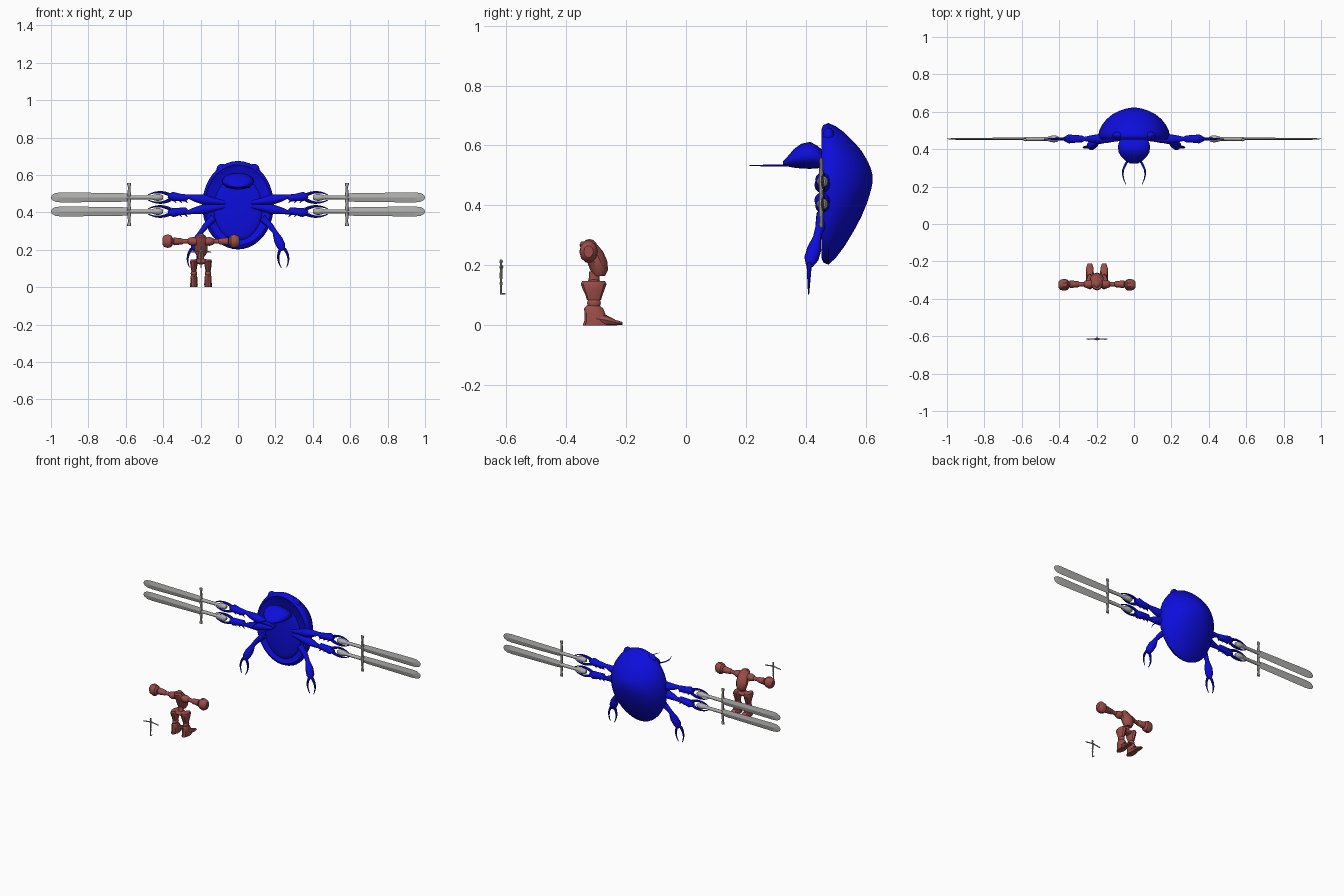
import bpy, bmesh, math
from mathutils import Vector

cube = bpy.data.objects.get("Cube")
if cube:
    bpy.data.objects.remove(cube, do_unlink=True)

X, Y, Z = Vector((1, 0, 0)), Vector((0, 1, 0)), Vector((0, 0, 1))


def material(name, rgb):
    m = bpy.data.materials.new(name)
    m.use_nodes = True
    m.diffuse_color = (*rgb, 1)
    m.node_tree.nodes["Principled BSDF"].inputs["Base Color"].default_value = (*rgb, 1)
    return m


BLUE = material("beetle blue", (0.004, 0.004, 0.72))
STEEL = material("steel grey", (0.42, 0.42, 0.41))
RUST = material("rust red", (0.33, 0.075, 0.065))


def finish(name, bm, mat, angle=35):
    bmesh.ops.recalc_face_normals(bm, faces=bm.faces)
    mesh = bpy.data.meshes.new(name)
    bm.to_mesh(mesh)
    bm.free()
    mesh.materials.append(mat)
    ob = bpy.data.objects.new(name, mesh)
    bpy.context.collection.objects.link(ob)
    bpy.ops.object.select_all(action='DESELECT')
    ob.select_set(True)
    bpy.context.view_layer.objects.active = ob
    bpy.ops.object.shade_smooth_by_angle(angle=math.radians(angle))
    return ob


def tube(name, pts, radii, mat, up=Y, axis=None, sides=12, angle=35):
    """Loft rings along a path; a radius is a number or (across, along up)."""
    pts = [Vector(p) for p in pts]
    bm = bmesh.new()
    rings = []
    for i, (p, r) in enumerate(zip(pts, radii)):
        ra, rb = r if isinstance(r, tuple) else (r, r)
        t = axis or (pts[min(i + 1, len(pts) - 1)] - pts[max(i - 1, 0)]).normalized()
        u = t.cross(up).normalized()
        v = u.cross(t)
        turns = [2 * math.pi * k / sides for k in range(sides)]
        rings.append([bm.verts.new(p + u * ra * math.cos(a) + v * rb * math.sin(a)) for a in turns])
    for a, b in zip(rings, rings[1:]):
        for k in range(sides):
            j = (k + 1) % sides
            bm.faces.new((a[k], a[j], b[j], b[k]))
    bm.faces.new(rings[0])
    bm.faces.new(rings[-1])
    return finish(name, bm, mat, angle)


def ball(name, centre, size, mat, segments=16):
    bm = bmesh.new()
    bmesh.ops.create_uvsphere(bm, u_segments=segments, v_segments=segments // 2, radius=1)
    for v in bm.verts:
        v.co = Vector(centre) + Vector([c * s for c, s in zip(v.co, size)])
    return finish(name, bm, mat, 50)


def shell(name, rows, mat, sides):
    """Rounded form from rows of (y, bottom z, top z, half width)."""
    return tube(name, [(0, y, (lo + hi) / 2) for y, lo, hi, w in rows],
                [(w, (hi - lo) / 2) for y, lo, hi, w in rows], mat, Z, Y, sides, 50)


def claw(name, base, direction, length, width, r):
    """Two curved fingers that nearly close into a ring."""
    base, d = Vector(base), Vector(direction).normalized()
    side = d.cross(Y)
    for s, label in ((-1, "a"), (1, "b")):
        path, rad = [], []
        for i in range(11):
            t = i / 10
            path.append(base + d * length * t + side * s * width * math.sin(math.pi * (0.08 + 0.8 * t)) ** 0.7)
            rad.append(r * (1.1 - 0.85 * t))
        tube(f"{name}_finger_{label}", path, rad, BLUE, sides=8)


# Beetle shell, head and front plate
shell("beetle_shell", [
    (.462, .235, .645, .165), (.452, .225, .655, .178), (.458, .21, .668, .187), (.475, .202, .675, .191),
    (.50, .225, .664, .186), (.53, .265, .642, .171), (.56, .315, .612, .147), (.585, .362, .583, .117),
    (.605, .41, .55, .08), (.617, .45, .522, .043), (.622, .475, .503, .013)], BLUE, 40)
shell("beetle_head", [
    (.465, .527, .575, .062), (.44, .524, .598, .08), (.415, .522, .612, .086), (.385, .523, .606, .083),
    (.36, .526, .588, .068), (.338, .53, .562, .045), (.323, .534, .546, .02)], BLUE, 24)
ball("beetle_belly", (0, .462, .42), (.13, .018, .17), BLUE, 24)

for s, side in ((1, "left"), (-1, "right")):
    ball(f"{side}_shell_lobe", (s * .085, .475, .63), (.03, .02, .03), BLUE)

    # Mandible
    tube(f"{side}_mandible",
         [(s * x, y, .533) for x, y in ((.025, .35), (.045, .32), (.058, .29), (.06, .265), (.055, .24), (.043, .212))],
         [(.006, .004), (.006, .003), (.005, .003), (.004, .003), (.003, .002), (.001, .001)], BLUE, Z, sides=8)

    # Two arms, each with a claw and a sword
    for z, d, row in ((.48, 1, "upper"), (.405, -1, "lower")):
        name = f"{side}_{row}"
        tube(f"{name}_arm",
             [(s * x, .455, z + d * dz) for x, dz in
              ((.05, -.03), (.13, -.02), (.18, -.012), (.23, -.004), (.265, .004), (.28, -.002),
               (.31, 0), (.35, .006), (.375, .008))],
             [.008, .018, .027, .019, .011, .019, .02, .024, .01], BLUE)
        for x in (.29, .32, .35):
            tube(f"{name}_arm_spike", [(s * x, .455, z - .005), (s * (x - .02), .452, z - .03)],
                 [.009, .001], BLUE, sides=6)
        claw(f"{name}_claw", (s * .36, .455, z), (s, 0, 0), .12, .028, .009)
        tube(f"{name}_sword_grip", [(s * x, .455, z) for x in (.40, .41, .43, .45, .465, .585)],
             [.008, .016, .019, .015, .01, .011], STEEL)
        tube(f"{name}_sword_guard", [(s * .582, .451, z + h) for h in (-.078, -.068, -.055, 0, .055, .068, .078)],
             [(.011, .006), (.011, .007), (.006, .006), (.011, .009), (.006, .006), (.011, .007), (.011, .006)],
             STEEL, sides=8)
        tube(f"{name}_sword_blade", [(s * x, .455, z) for x in (.585, .62, .94, .975, .992, 1.0)],
             [(.007, .021), (.007, .023), (.005, .027), (.004, .024), (.002, .015), (.001, .004)],
             STEEL, Z, sides=4, angle=20)

    # Hind leg with a hanging claw
    tube(f"{side}_leg", [(s * .13, .455, .37), (s * .175, .447, .325), (s * .197, .437, .295),
                         (s * .215, .428, .255), (s * .23, .418, .222), (s * .238, .412, .198)],
         [.02, .016, .013, .024, .024, .012], BLUE)
    claw(f"{side}_leg_claw", (s * .238, .411, .205), (s * .08, -.02, -1), .1, .027, .008)

# Small fighter, standing opposite the beetle
MID, BACK = -.198, -.312


def column(name, x, rows, sides=12):
    """Upright form from rows of (z, y, half width, half depth)."""
    tube(name, [(x, y, z) for z, y, w, d in rows], [(d, w) for z, y, w, d in rows], RUST, X, Z, sides)


column("fighter_waist", MID, [(.135, -.307, .03, .022), (.15, -.307, .017, .018), (.18, -.305, .017, .018)])
column("fighter_chest", MID, [(.165, -.29, .022, .02), (.185, -.29, .034, .03), (.215, -.297, .038, .034),
                              (.245, -.312, .036, .036), (.268, -.325, .03, .03), (.28, -.332, .022, .018)], 10)
ball("fighter_head", (MID, -.322, .262), (.024, .026, .026), RUST, 12)
ball("fighter_pelvis", (MID, -.307, .138), (.042, .028, .016), RUST)

for s, side in ((1, "left"), (-1, "right")):
    # Arm built from flared sleeves, ending in a fist
    rows = ((.025, .02), (.045, .024), (.065, .018), (.07, .012), (.095, .012), (.1, .016),
            (.145, .021), (.15, .013), (.165, .014))
    tube(f"fighter_{side}_arm", [(MID + s * x, -.322, .245) for x, r in rows], [r for x, r in rows], RUST)
    tube(f"fighter_{side}_fist", [(MID + s * x, -.325, .246) for x in (.15, .16, .178, .196, .206)],
         [(.018, .018), (.029, .033), (.031, .038), (.027, .032), (.016, .02)], RUST, Z, sides=10)

    # Leg
    x = MID + s * .038
    column(f"fighter_{side}_thigh", x, [(.148, -.308, .018, .038), (.138, -.308, .021, .043), (.118, -.308, .02, .036),
                                        (.1, -.307, .017, .028), (.085, -.307, .014, .024)], 10)
    ball(f"fighter_{side}_knee", (x, -.307, .074), (.017, .023, .02), RUST)
    column(f"fighter_{side}_boot", x, [(.066, -.31, .015, .022), (.056, -.308, .019, .032), (.03, -.302, .02, .036),
                                       (.008, -.298, .021, .042)], 10)
    tube(f"fighter_{side}_toe", [(x, y, z) for y, z in ((-.3, .022), (-.265, .017), (-.235, .009), (-.212, .006))],
         [(.02, .022), (.021, .017), (.02, .009), (.012, .005)], RUST, Z, Y, sides=8)
    tube(f"fighter_{side}_sole", [(x, BACK + .012, 0), (x, BACK + .012, .009)],
         [(.044, .021), (.042, .021)], RUST, X, sides=10)

# Loose little dagger with a bent tip
tube("dagger_shaft", [(MID, -.617, z) for z in (.105, .13, .14, .15, .16, .185, .195, .205, .213, .22)],
     [.003, .003, .005, .003, .005, .004, .005, .003, .006, .003], STEEL, sides=8)
tube("dagger_guard", [(MID + dx, -.615, .195 - abs(dx) * .15) for dx in (-.057, -.045, -.02, 0, .02, .045, .057)],
     [.002, .004, .003, .006, .003, .004, .002], STEEL, sides=8)
tube("dagger_tip", [(MID, -.62, .106), (MID, -.602, .105)], [.003, .002], STEEL, Z, sides=8)
